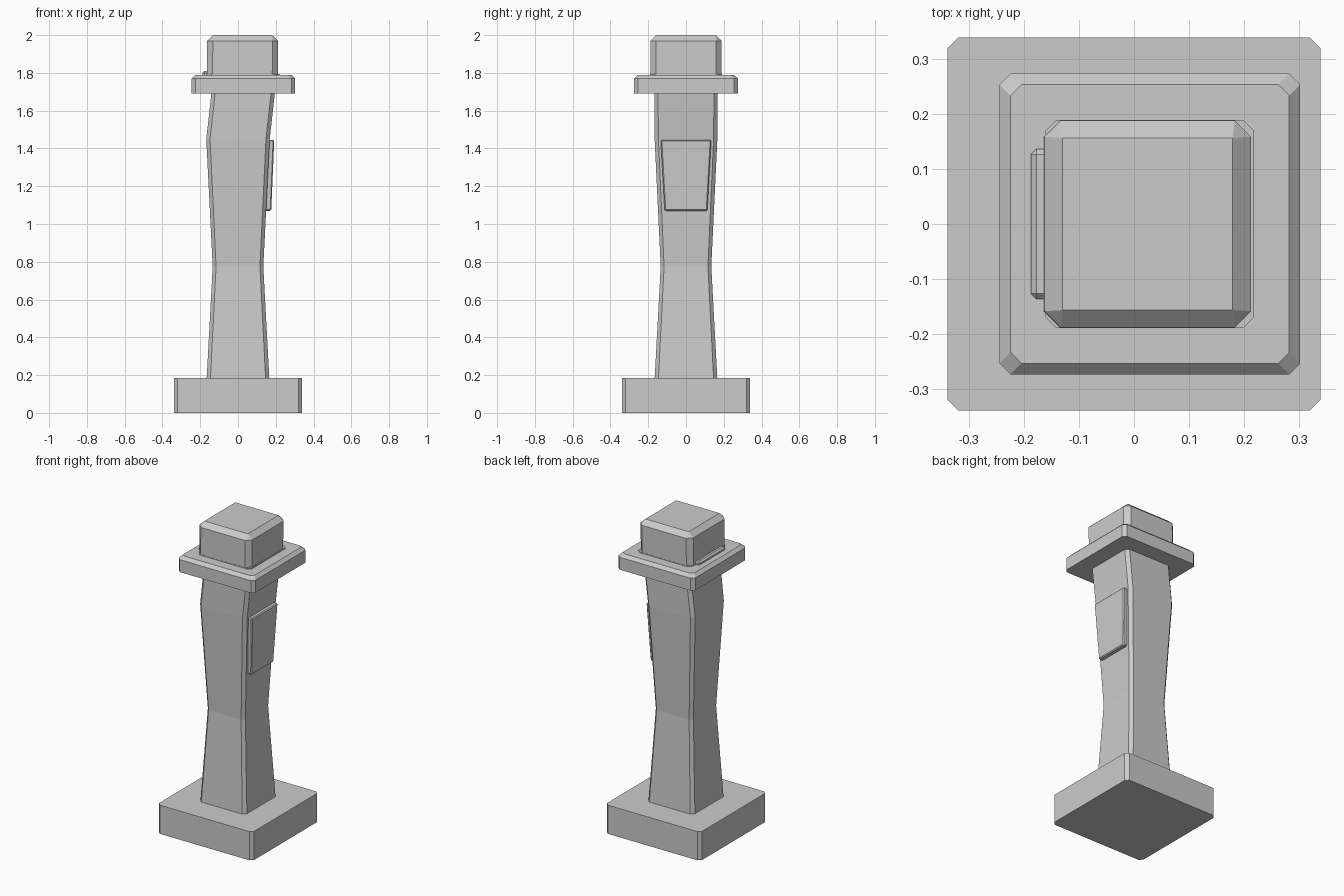
import bpy, bmesh

if "Cube" in bpy.data.objects:
    bpy.data.objects.remove(bpy.data.objects["Cube"])


def loft(name, rings):
    """Stack chamfered-square rings (z, centre x, half x, half y, chamfer)."""
    bm = bmesh.new()
    loops = []
    for z, cx, hx, hy, c in rings:
        pts = [(hx, -hy + c), (hx, hy - c), (hx - c, hy), (-hx + c, hy),
               (-hx, hy - c), (-hx, -hy + c), (-hx + c, -hy), (hx - c, -hy)]
        loops.append([bm.verts.new((cx + x, y, z)) for x, y in pts])
    for a, b in zip(loops, loops[1:]):
        for i in range(8):
            j = (i + 1) % 8
            bm.faces.new((a[i], a[j], b[j], b[i]))
    bm.faces.new(loops[0][::-1])
    bm.faces.new(loops[-1])
    bmesh.ops.remove_doubles(bm, verts=bm.verts, dist=1e-5)
    return finish(name, bm)


def plate(name, bottom, top, bevel):
    """Tapered slab; each end is (z, inner x, outer x, half y)."""
    bm = bmesh.new()
    bmesh.ops.create_cube(bm, size=2)
    for v in bm.verts:
        z, x0, x1, hy = top if v.co.z > 0 else bottom
        v.co = (x1 if v.co.x > 0 else x0, hy * v.co.y, z)
    ob = finish(name, bm)
    mod = ob.modifiers.new("edge_chamfer", "BEVEL")
    mod.width = bevel
    mod.segments = 1
    return ob


def finish(name, bm):
    bmesh.ops.recalc_face_normals(bm, faces=bm.faces)
    mesh = bpy.data.meshes.new(name)
    bm.to_mesh(mesh)
    bm.free()
    ob = bpy.data.objects.new(name, mesh)
    bpy.context.collection.objects.link(ob)
    return ob


# Square foot
loft("base", [(0, 0, 0.34, 0.34, 0.02), (0.185, 0, 0.34, 0.34, 0.02)])

# Waisted shaft, leaning to the right at the top
loft("shaft", [(0.18, 0, 0.166, 0.166, 0.02),
               (0.775, 0, 0.134, 0.134, 0.018),
               (1.45, 0, 0.168, 0.166, 0.02),
               (1.70, 0.028, 0.168, 0.168, 0.02)])

# Collar with a chamfered upper rim
loft("collar", [(1.69, 0.029, 0.274, 0.274, 0.02),
                (1.77, 0.029, 0.274, 0.274, 0.02),
                (1.79, 0.029, 0.254, 0.254, 0.02)])

# Block on top and the thin foot beneath it
loft("cap_foot", [(1.78, 0.029, 0.19, 0.19, 0.02),
                  (1.795, 0.029, 0.19, 0.19, 0.02)])
loft("cap", [(1.78, 0.023, 0.188, 0.189, 0.03),
             (1.97, 0.025, 0.188, 0.189, 0.03),
             (2.0, 0.025, 0.155, 0.157, 0.0)])

# Panel on the right face, and a small strip behind the cap on the left
plate("side_panel", (1.07, 0.14, 0.176, 0.113), (1.445, 0.158, 0.192, 0.134), 0.006)
plate("collar_strip", (1.75, -0.188, -0.14, 0.137), (1.81, -0.188, -0.14, 0.137), 0.01)
